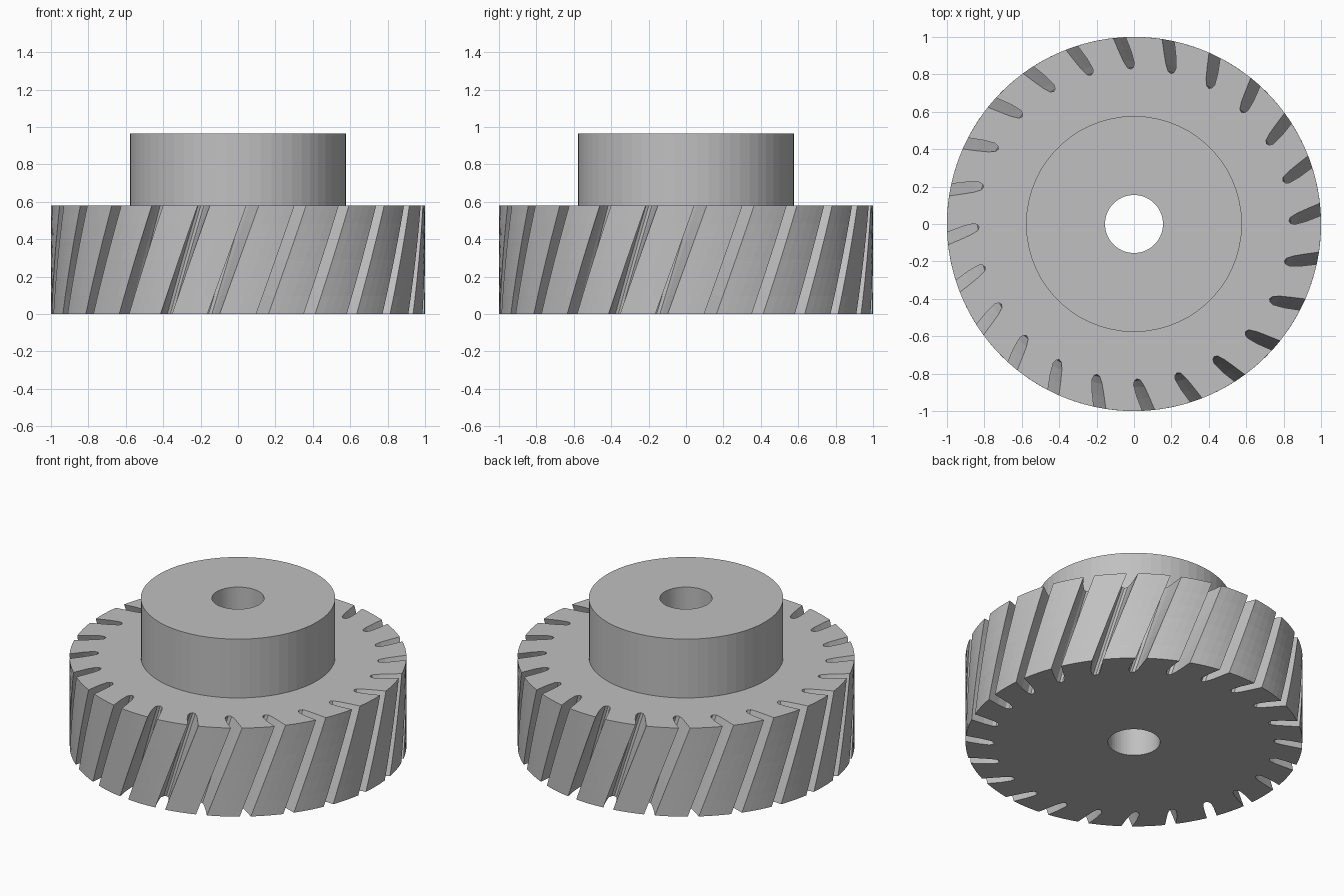
import bpy
import bmesh
from math import sin, cos, radians, atan2, tau
from mathutils import Matrix, Vector

cube = bpy.data.objects.get("Cube")
if cube:
    bpy.data.objects.remove(cube, do_unlink=True)

TEETH = 24
PITCH = tau / TEETH
TWIST = radians(12)
LAYERS = 6
WHEEL_TOP = 0.58
HUB_TOP = 0.965
HUB_R = 0.577
BORE_R = 0.155
SIDES = 60

# Slot outline: radial and sideways position, from one rim corner to the other
SLOT = [(0.999, 0.045), (0.92, 0.014), (0.86, -0.002), (0.838, 0.003),
        (0.828, 0.016), (0.835, 0.035), (0.87, 0.057), (0.93, 0.084), (0.994, 0.111)]

steel = bpy.data.materials.new("steel grey")
steel.use_nodes = True
grey = (0.53, 0.53, 0.53, 1)
steel.diffuse_color = grey
steel.node_tree.nodes["Principled BSDF"].inputs["Base Color"].default_value = grey


def circle(radius):
    return [Vector((radius * cos(tau * i / SIDES), radius * sin(tau * i / SIDES), 0))
            for i in range(SIDES)]


def ring(bm, points, z, turn=0):
    """Closed loop of vertices at height z."""
    spin = Matrix.Rotation(turn, 3, 'Z')
    verts = [bm.verts.new(spin @ p + Vector((0, 0, z))) for p in points]
    for a, b in zip(verts, verts[1:] + verts[:1]):
        bm.edges.new((a, b))
    return verts


def wall(bm, low, high):
    """Quads between two matching loops."""
    n = len(low)
    for i in range(n):
        j = (i + 1) % n
        bm.faces.new((low[i], low[j], high[j], high[i]))


def cap(bm, outer, inner, up):
    """Flat face with a hole, between two different loops."""
    edges = [bm.edges.get((a, b)) for loop in (outer, inner)
             for a, b in zip(loop, loop[1:] + loop[:1])]
    made = bmesh.ops.triangle_fill(bm, edges=edges, use_beauty=True)
    for face in made["geom"]:
        if isinstance(face, bmesh.types.BMFace):
            face.normal_update()
            if face.normal.z * up < 0:
                face.normal_flip()


def finish(bm, name):
    mesh = bpy.data.meshes.new(name)
    bm.to_mesh(mesh)
    bm.free()
    mesh.materials.append(steel)
    obj = bpy.data.objects.new(name, mesh)
    bpy.context.collection.objects.link(obj)
    return obj


# Cross-section of the wheel: slot, then rim arc, for each tooth
start = atan2(SLOT[-1][1], SLOT[-1][0])
end = PITCH + atan2(SLOT[0][1], SLOT[0][0])
arc = [start + (end - start) * k / 4 for k in range(1, 4)]
tooth = [Vector((r, t, 0)) for r, t in SLOT] + [Vector((cos(a), sin(a), 0)) for a in arc]
outline = [Matrix.Rotation(PITCH * i, 3, 'Z') @ p for i in range(TEETH) for p in tooth]

# Wheel with helical slots
bm = bmesh.new()
rings = [ring(bm, outline, WHEEL_TOP * k / LAYERS, TWIST * (k / LAYERS - 1))
         for k in range(LAYERS + 1)]
for low, high in zip(rings, rings[1:]):
    wall(bm, low, high)
cap(bm, rings[0], ring(bm, circle(BORE_R), 0), -1)
cap(bm, rings[-1], ring(bm, circle(HUB_R), WHEEL_TOP), 1)
finish(bm, "slotted_wheel")

# Hub with the through bore
bm = bmesh.new()
loops = [ring(bm, circle(r), z) for r, z in
         ((HUB_R, WHEEL_TOP), (HUB_R, HUB_TOP), (BORE_R, HUB_TOP), (BORE_R, 0))]
for low, high in zip(loops, loops[1:]):
    wall(bm, low, high)
finish(bm, "hub_and_bore")
